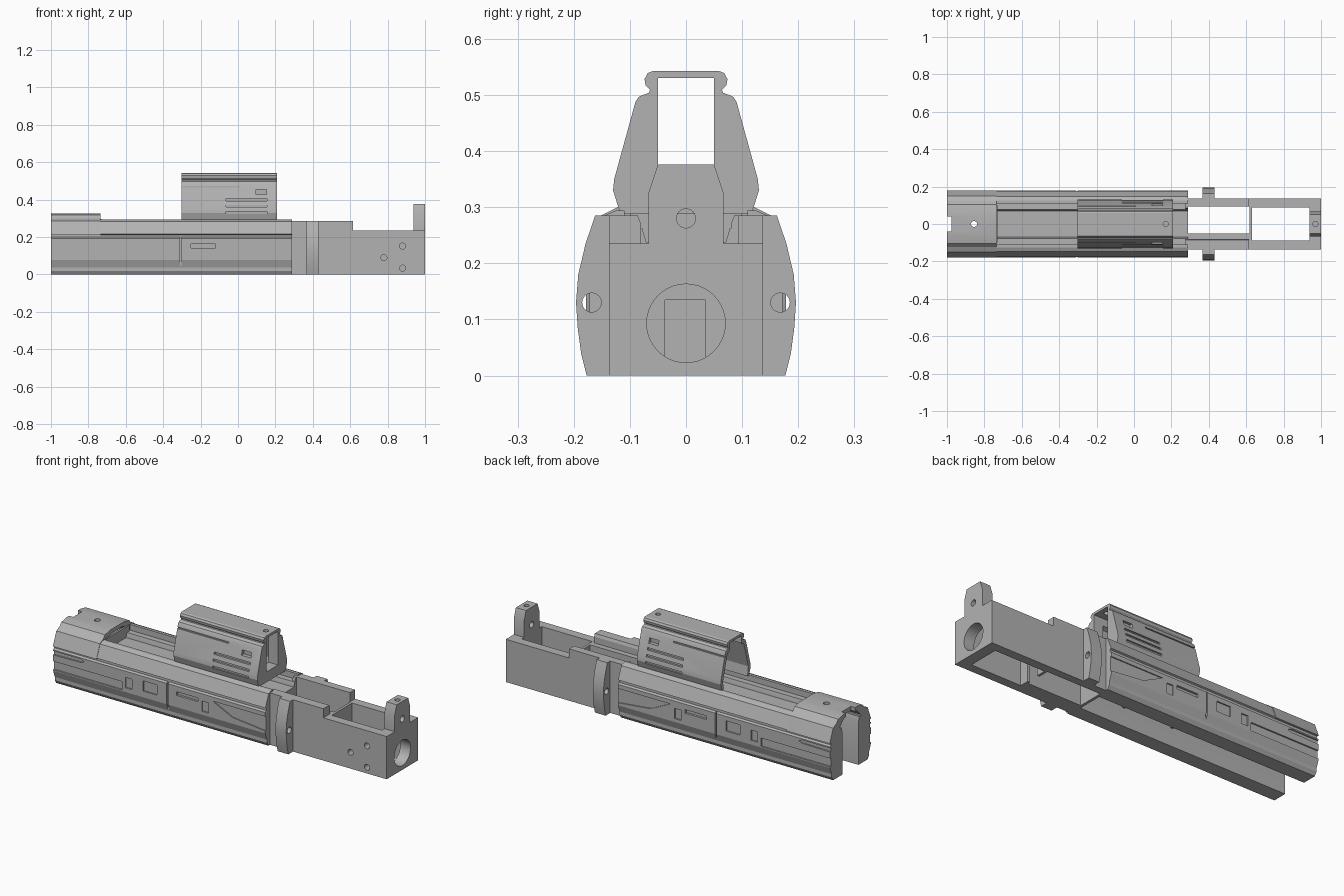
import bpy, bmesh, math

cube = bpy.data.objects.get("Cube")
if cube:
    bpy.data.objects.remove(cube)

GREY = (0.45, 0.45, 0.45, 1)
mat = bpy.data.materials.new("plain grey")
mat.use_nodes = True
mat.diffuse_color = GREY
mat.node_tree.nodes["Principled BSDF"].inputs["Base Color"].default_value = GREY
parts = []


def place(axis, p, d):
    """Put a 2D profile point at depth d along an axis."""
    return {"x": (d, p[0], p[1]), "y": (p[0], d, p[1]), "z": (p[0], p[1], d)}[axis]


def prism(name, axis, pts, a, b, part=True):
    bm = bmesh.new()
    face = bm.faces.new([bm.verts.new(place(axis, p, a)) for p in pts])
    ext = bmesh.ops.extrude_face_region(bm, geom=[face])
    step = place(axis, (0, 0), b - a)
    bmesh.ops.translate(bm, vec=step, verts=[v for v in ext["geom"] if isinstance(v, bmesh.types.BMVert)])
    bmesh.ops.recalc_face_normals(bm, faces=bm.faces)
    mesh = bpy.data.meshes.new(name)
    bm.to_mesh(mesh)
    bm.free()
    mesh.materials.append(mat)
    ob = bpy.data.objects.new(name, mesh)
    bpy.context.collection.objects.link(ob)
    if part:
        parts.append(ob)
    return ob


def rect(a, b, c, d):
    return [(a, c), (b, c), (b, d), (a, d)]


def ring(u, v, r, n=24):
    return [(u + r * math.cos(2 * math.pi * i / n), v + r * math.sin(2 * math.pi * i / n)) for i in range(n)]


def mirrored(half):
    return half + [(-y, z) for y, z in reversed(half)]


def box(name, x, y, z):
    return prism(name, "x", rect(*y, *z), *x)


def cut(ob, axis, pts, a, b):
    tool = prism("cutter", axis, pts, a, b, part=False)
    tool.hide_render = True
    mod = ob.modifiers.new("cut", "BOOLEAN")
    mod.operation, mod.solver, mod.object = "DIFFERENCE", "EXACT", tool
    bpy.context.view_layer.objects.active = ob
    bpy.ops.object.modifier_apply(modifier=mod.name)
    bpy.data.objects.remove(tool)


def mirror_copy(ob, name):
    mesh = ob.data.copy()
    bm = bmesh.new()
    bm.from_mesh(mesh)
    bmesh.ops.scale(bm, vec=(1, -1, 1), verts=bm.verts)
    bmesh.ops.reverse_faces(bm, faces=bm.faces)
    bm.to_mesh(mesh)
    bm.free()
    twin = bpy.data.objects.new(name, mesh)
    bpy.context.collection.objects.link(twin)
    parts.append(twin)


# Long side rails with a stepped section
rail_half = [(0.07, 0), (0.15, 0), (0.163, 0.02), (0.163, 0.038), (0.178, 0.078), (0.178, 0.193),
             (0.168, 0.2), (0.168, 0.212), (0.176, 0.216), (0.148, 0.284), (0.125, 0.294),
             (0.11, 0.294), (0.11, 0.262), (0.078, 0.262), (0.07, 0.235)]
rail = prism("right_rail", "x", [(-y, z) for y, z in rail_half], -1, 0.29)


def engrave(pts, depth):
    cut(rail, "y", pts, -0.3, -0.178 + depth)


engrave(rect(-0.309, -0.301, -0.01, 0.2), 0.012)          # panel gap
engrave(rect(-1.01, -0.58, 0.084, 0.13), 0.008)           # long recess
engrave([(-1.01, 0.165), (-0.83, 0.168), (-0.81, 0.176), (-0.83, 0.186), (-1.01, 0.186)], 0.008)
engrave([(-0.03, 0.17), (0.09, 0.112), (0.3, 0.09), (0.3, 0.17)], 0.006)  # wedge recess
engrave(rect(-0.25, -0.12, 0.143, 0.163), 0.012)          # slot
for x, w, z in ((-0.54, 0.02, 0.13), (-0.41, 0.042, 0.14), (-0.075, 0.02, 0.125)):
    engrave(rect(x - w, x + w, z - 0.028, z + 0.028), 0.007)
mirror_copy(rail, "left_rail")

# Inner floor and cross walls between the rails
floor = box("trough_floor", (-0.73, 0.29), (-0.075, 0.075), (0.212, 0.237))
for i, x in enumerate((-0.3, 0.0)):
    box(f"cross_wall_{i + 1}", (x, x + 0.015), (-0.075, 0.075), (0.1, 0.22))

# Domed nose cap with a faceted arch inside
cap_outer = [(0.18, 0.212), (0.15, 0.286), (0.122, 0.3), (0.105, 0.318), (0.06, 0.327)]
cap = prism("nose_cap", "x", mirrored(cap_outer), -1, -0.735)
cut(cap, "x", mirrored([(0.09, 0.2), (0.09, 0.27), (0.055, 0.305)]), -1.1, -0.7)
cut(cap, "z", ring(-0.855, 0, 0.016), 0.2, 0.4)
cut(cap, "z", rect(-1.1, -0.975, -0.04, 0.04), 0.2, 0.4)
box("cap_rear_wall", (-0.74, -0.73), (-0.1, 0.1), (0.212, 0.296))

# Tall hollow housing on top
shell_half = [(0.117, 0.288), (0.13, 0.33), (0.128, 0.35), (0.09, 0.488), (0.084, 0.497), (0.066, 0.504),
              (0.064, 0.509), (0.072, 0.517), (0.074, 0.528), (0.068, 0.539), (0.058, 0.543)]
housing = prism("top_housing", "x", mirrored(shell_half), -0.302, 0.208)
cut(housing, "x", mirrored([(0.098, 0.25), (0.11, 0.34), (0.07, 0.48), (0.05, 0.49)]), -0.4, 0.15)
cut(housing, "x", rect(-0.05, 0.05, 0.345, 0.53), -0.4, 0.3)
cut(housing, "z", ring(0.17, 0, 0.014), 0.5, 0.6)
for side in (-1, 1):
    for z, y in ((0.33, 0.12), (0.366, 0.114), (0.4, 0.104)):
        cut(housing, "y", rect(-0.065, 0.155, z - 0.006, z + 0.006), side * y, side * 0.2)
    cut(housing, "y", rect(0.095, 0.152, 0.428, 0.455), side * 0.085, side * 0.2)
    cut(housing, "y", rect(-0.31, 0.01, 0.466, 0.473), side * 0.088, side * 0.2)

# Rear block: stepped side outline, open pockets and bores
block = prism("rear_block", "y", [(0.275, 0), (1, 0), (1, 0.235), (0.615, 0.235), (0.615, 0.285), (0.275, 0.285)],
              -0.137, 0.137)
cut(block, "z", rect(0.29, 0.618, -0.05, 0.094), -0.1, 0.4)
cut(block, "z", rect(0.632, 0.938, -0.088, 0.088), -0.1, 0.4)
cut(block, "x", mirrored([(0.08, 0.235), (0.08, 0.27), (0.092, 0.3)]), 0.2, 0.7)
cut(block, "x", rect(-0.037, 0.035, -0.1, 0.135), 0.6, 0.65)
cut(block, "x", ring(0, 0.093, 0.07, 40), 0.9, 1.1)
for x, z in ((0.78, 0.09), (0.88, 0.152), (0.88, 0.034)):
    cut(block, "y", ring(x, z, 0.016), -0.2, -0.1)

# Curved cheeks of the collar
arc = [(0, 0.177), (0.04, 0.187), (0.085, 0.193), (0.13, 0.196), (0.18, 0.192), (0.235, 0.179), (0.285, 0.162)]
cheek = prism("right_collar_cheek", "x", [(-0.125, 0)] + [(-y, z) for z, y in arc] + [(-0.125, 0.285)], 0.365, 0.43)
cut(cheek, "x", ring(-0.168, 0.13, 0.017), 0.3, 0.5)
mirror_copy(cheek, "left_collar_cheek")

# Upright post on the end wall
post = prism("end_post", "x", mirrored([(0.067, 0.233), (0.067, 0.325), (0.05, 0.376)]), 0.938, 1)
cut(post, "x", ring(0, 0.28, 0.017), 0.9, 1.1)
cut(post, "z", ring(0.97, 0, 0.014), 0.34, 0.4)

bpy.ops.object.select_all(action="DESELECT")
for ob in parts:
    ob.select_set(True)
bpy.context.view_layer.objects.active = parts[0]
bpy.ops.object.shade_smooth_by_angle(angle=math.radians(20))
